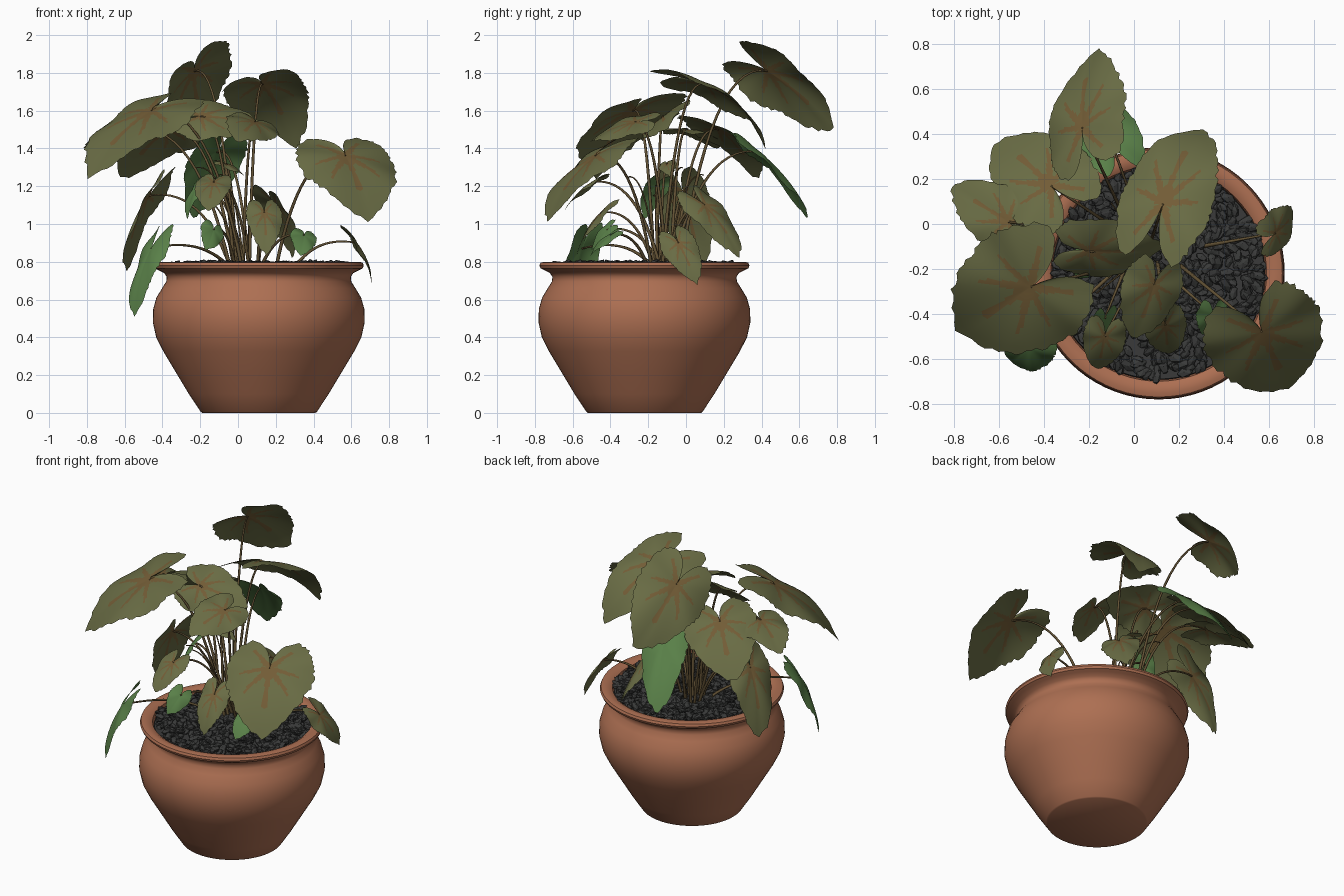
import bpy, bmesh, math, random
from mathutils import Vector, Euler, Matrix

random.seed(4)
cube = bpy.data.objects.get("Cube")
if cube:
    bpy.data.objects.remove(cube)


def material(name, r, g, b):
    mat = bpy.data.materials.new(name)
    mat.use_nodes = True
    mat.diffuse_color = (r, g, b, 1)
    bsdf = next(n for n in mat.node_tree.nodes if n.type == 'BSDF_PRINCIPLED')
    bsdf.inputs["Base Color"].default_value = (r, g, b, 1)
    bsdf.inputs["Roughness"].default_value = 0.8
    return mat


TERRACOTTA = material("terracotta", .42, .16, .085)
STONE = material("dark_stone", .041, .042, .041)
OLIVE = material("olive_leaf", .14, .148, .058)
GREEN = material("green_leaf", .1, .215, .065)
VEIN = material("brown_vein", .17, .108, .037)
STEM = material("stem_brown", .125, .085, .035)

CENTRE = Vector((.11, -.22, 0))
ROOT = Vector((.05, -.13, .76))


def add_mesh(name, bm, mats):
    mesh = bpy.data.meshes.new(name)
    bm.to_mesh(mesh)
    bm.free()
    for mat in mats:
        mesh.materials.append(mat)
    obj = bpy.data.objects.new(name, mesh)
    bpy.context.scene.collection.objects.link(obj)
    return obj


def lathe(name, profile, mat, sides=72):
    bm = bmesh.new()
    rings = []
    for r, z in profile:
        ring = []
        for i in range(sides):
            a = math.tau * i / sides
            ring.append(bm.verts.new(CENTRE + Vector((r * math.cos(a), r * math.sin(a), z))))
        rings.append(ring)
    for low, high in zip(rings, rings[1:]):
        for i in range(sides):
            j = (i + 1) % sides
            bm.faces.new((low[i], low[j], high[j], high[i]))
    bm.faces.new(rings[0][::-1])
    bm.faces.new(rings[-1])
    obj = add_mesh(name, bm, [mat])
    bpy.ops.object.select_all(action='DESELECT')
    obj.select_set(True)
    bpy.context.view_layer.objects.active = obj
    bpy.ops.object.shade_smooth_by_angle(angle=math.radians(40))


def stem(name, start, end, radius=.008):
    # Arched stalk rising from the soil to the leaf
    reach = end - start
    bend = start + reach * .35
    bend.z = end.z + .12 * Vector((reach.x, reach.y)).length
    curve = bpy.data.curves.new(name, 'CURVE')
    curve.dimensions = '3D'
    curve.bevel_depth = radius
    curve.bevel_resolution = 1
    curve.use_fill_caps = True
    steps = 14
    spline = curve.splines.new('POLY')
    spline.points.add(steps)
    for i, point in enumerate(spline.points):
        t = i / steps
        pos = start * (1 - t) ** 2 + bend * 2 * t * (1 - t) + end * t * t
        point.co = (*pos, 1)
        point.radius = 1.2 - .6 * t
    curve.materials.append(STEM)
    obj = bpy.data.objects.new(name, curve)
    bpy.context.scene.collection.objects.link(obj)


# Heart outline: angle from the tip in degrees, radius relative to leaf length
HEART = [(0, 1), (12, .87), (30, .7), (50, .59), (75, .53), (105, .5),
         (130, .52), (148, .5), (162, .36), (174, .14), (180, .04)]
VEINS = [(0, .7), (35, .45), (75, .36), (140, .36)]


def heart_radius(angle):
    a = math.degrees(abs(angle))
    for (a0, r0), (a1, r1) in zip(HEART, HEART[1:]):
        if a <= a1:
            return r0 + (r1 - r0) * (a - a0) / (a1 - a0)
    return HEART[-1][1]


def on_vein(u, v):
    for angle, length in VEINS:
        a = math.radians(angle)
        along = abs(u) * math.sin(a) + v * math.cos(a)
        across = abs(abs(u) * math.cos(a) - v * math.sin(a))
        if 0 < along < length and across < .012 + .03 * (1 - along / length):
            return True
    return False


def leaf(name, base, tip, facing, width, mat=OLIVE, arch=.25, root=None):
    base, tip, facing = Vector(base), Vector(tip), Vector(facing)
    length = (tip - base).length
    along = (tip - base).normalized()
    normal = (facing - along * facing.dot(along)).normalized()
    side = along.cross(normal)
    stretch = width / (1.06 * length)
    sectors, rings = 90, 10
    phase = random.uniform(0, math.tau)
    bm = bmesh.new()
    centre = bm.verts.new(base)
    flat = {centre: (0, 0)}
    grid = []
    for i in range(sectors + 1):
        a = -math.pi + math.tau * i / sectors
        radius = heart_radius(a) * random.uniform(.95, 1.02)
        row = []
        for k in range(1, rings + 1):
            edge = k / rings
            r = (radius if k == rings else heart_radius(a) * .98) * edge
            u, v = r * math.sin(a), r * math.cos(a)
            # Arch along the midrib, drooping halves and a wavy margin
            lift = arch * (v - v * v) - .45 * u * u + .08 * abs(u)
            lift += .025 * edge ** 2 * math.sin(5 * a + phase)
            vert = bm.verts.new(base + along * v * length + side * u * length * stretch
                                + normal * lift * length)
            flat[vert] = (u, v)
            row.append(vert)
        grid.append(row)
    for left, right in zip(grid, grid[1:]):
        bm.faces.new((centre, right[0], left[0]))
        for k in range(rings - 1):
            bm.faces.new((left[k], right[k], right[k + 1], left[k + 1]))
    for face in bm.faces:
        face.smooth = True
        if mat is OLIVE:
            n = len(face.verts)
            u = sum(flat[w][0] for w in face.verts) / n
            v = sum(flat[w][1] for w in face.verts) / n
            face.material_index = int(on_vein(u, v))
    add_mesh(name, bm, [mat, VEIN])
    if root is None:
        spread = Vector((base.x - ROOT.x, base.y - ROOT.y, 0)) * .12
        jitter = Vector((random.uniform(-.05, .05), random.uniform(-.05, .05), 0))
        root = ROOT + spread + jitter
    stem(name + "_stem", Vector(root), base)


# Pot with rounded belly, narrow neck and rolled rim
lathe("pot", [(.3, 0), (.308, .006), (.37, .1), (.445, .225), (.505, .325), (.543, .4), (.561, .48),
              (.559, .55), (.542, .61), (.512, .66), (.49, .695), (.487, .72), (.5, .74),
              (.53, .755), (.55, .765), (.556, .78), (.55, .795), (.53, .8), (.5, .797),
              (.48, .785), (.472, .74)], TERRACOTTA)
lathe("soil", [(.475, .74), (.47, .768)], STONE)

# Loose angular stones covering the soil
stones = bmesh.new()
for i in range(750):
    r, a = .465 * math.sqrt(random.random()), random.uniform(0, math.tau)
    place = CENTRE + Vector((r * math.cos(a), r * math.sin(a), random.uniform(.767, .79)))
    turn = Euler((random.uniform(-.6, .6), random.uniform(-.6, .6), a * 7)).to_matrix().to_4x4()
    size = random.uniform(.9, 1.4)
    shape = Matrix.Diagonal((.031 * size, .018 * size, .012 * size, 1))
    bmesh.ops.create_icosphere(stones, subdivisions=1, radius=1,
                               matrix=Matrix.Translation(place) @ turn @ shape)
add_mesh("stones", stones, [STONE])

# Tall crown leaves
leaf("top_back_leaf", (-.23, .43, 1.81), (-.17, .78, 1.48), (-.65, .6, .55), .46)
leaf("back_leaf", (.13, .09, 1.74), (.31, .43, 1.4), (-.1, .6, .75), .44, arch=.45)
leaf("back_side_leaf", (-.37, .17, 1.5), (-.61, .38, 1.24), (-.4, .6, .55), .46)
leaf("big_front_side_leaf", (-.46, -.28, 1.6), (-.8, -.48, 1.25), (-.2, -.18, .25), .6)
leaf("outer_side_leaf", (-.56, .01, 1.5), (-.82, .17, 1.4), (-.2, .2, 1), .3)
leaf("centre_leaf", (-.2, -.12, 1.57), (.14, -.09, 1.5), (.1, -.6, .75), .34)
leaf("centre_front_leaf", (.09, -.27, 1.54), (-.01, -.51, 1.43), (.25, -.5, .8), .3)
leaf("big_front_leaf", (.57, -.48, 1.36), (.69, -.74, 1.02), (.07, -.18, .15), .56,
     root=(.2, -.18, .76))

# Lower olive leaves
leaf("hanging_side_leaf", (-.47, -.01, 1.15), (-.59, .07, .74), (-1, .3, .3), .32)
leaf("low_front_leaf", (.14, -.45, 1.06), (.15, -.58, .84), (.1, -.8, .5), .2)
leaf("small_front_leaf", (-.13, -.5, 1.22), (-.16, -.65, 1.06), (-.1, -.7, .5), .2)
leaf("low_back_leaf", (.2, .1, 1.1), (.28, .28, .82), (.6, .4, .6), .25)
leaf("rim_leaf", (.63, -.04, .9), (.71, .06, .68), (.9, .1, .4), .2, root=(.3, -.1, .77))
leaf("inner_leaf", (-.07, -.1, 1.32), (.04, -.08, 1.25), (0, -.3, 1), .1)

# Young green leaves
leaf("green_back_leaf", (-.11, .39, 1.38), (-.24, .64, 1.02), (-.1, .7, .6), .3, GREEN)
leaf("green_hanging_leaf", (-.46, -.55, .87), (-.55, -.61, .51), (-.7, -.5, .3), .22, GREEN)
leaf("green_side_leaf", (-.22, -.16, 1.2), (-.27, -.22, 1.03), (-.8, -.4, .4), .15, GREEN)
leaf("green_front_leaf", (.35, -.4, .94), (.33, -.51, .83), (.2, -.7, .5), .15, GREEN)
leaf("green_low_leaf", (-.13, -.42, .97), (-.17, -.5, .86), (.4, -.7, .4), .14, GREEN)

# Thin bare stalks among the leaves
for i in range(5):
    a = 1.5 + i * .6
    end = ROOT + Vector((.3 * math.cos(a), .26 * math.sin(a), random.uniform(.35, .6)))
    stem("bare_stalk_" + str(i + 1), ROOT + Vector((.04 * math.cos(a), .04 * math.sin(a), 0)), end, .005)
